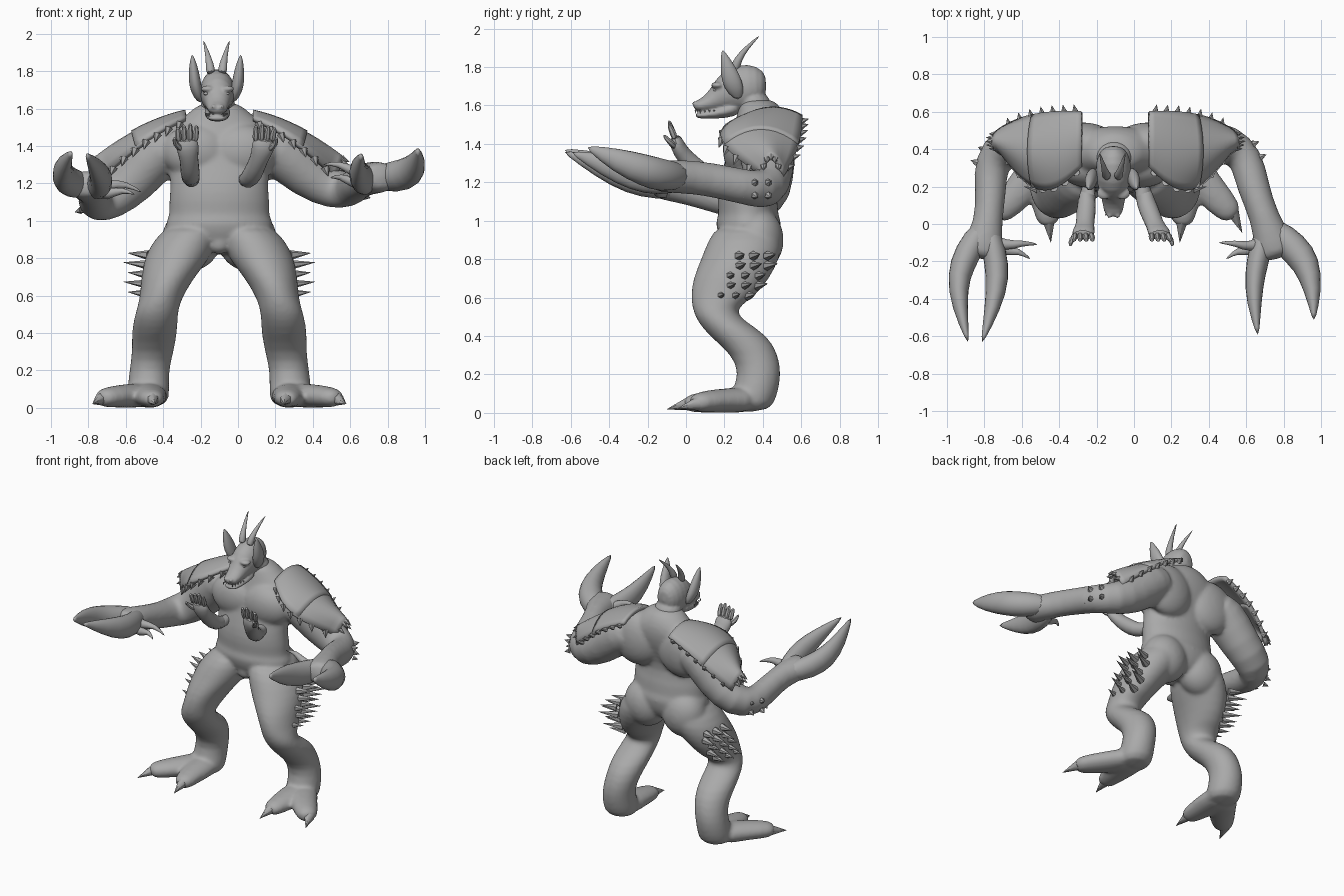
import bpy, bmesh, math
from mathutils import Vector, Matrix

if "Cube" in bpy.data.objects:
    bpy.data.objects.remove(bpy.data.objects["Cube"])

CENTRE = -0.1          # the body stands slightly off the origin
SIDES = (("left", 1), ("right", -1))
Y, Z = Vector((0, 1, 0)), Vector((0, 0, 1))

hide = bpy.data.materials.new("grey hide")
hide.use_nodes = True
GREY = (0.4, 0.4, 0.4, 1)
hide.diffuse_color = GREY
hide.node_tree.nodes["Principled BSDF"].inputs["Base Color"].default_value = GREY


def finish(name, bm, subdivide=0, voxel=0, smooth=0, angle=50):
    """Turn a bmesh into a shaded object with its modifiers."""
    bmesh.ops.recalc_face_normals(bm, faces=bm.faces)
    mesh = bpy.data.meshes.new(name)
    bm.to_mesh(mesh)
    bm.free()
    mesh.materials.append(hide)
    obj = bpy.data.objects.new(name, mesh)
    bpy.context.collection.objects.link(obj)
    bpy.ops.object.select_all(action="DESELECT")
    bpy.context.view_layer.objects.active = obj
    obj.select_set(True)
    bpy.ops.object.shade_smooth_by_angle(angle=math.radians(angle))
    if subdivide:
        obj.modifiers.new("subdivide", "SUBSURF").levels = subdivide
        obj.modifiers["subdivide"].render_levels = subdivide
    if voxel:
        fuse = obj.modifiers.new("fuse", "REMESH")
        fuse.mode, fuse.voxel_size, fuse.use_smooth_shade = "VOXEL", voxel, True
    if smooth:
        relax = obj.modifiers.new("relax", "SMOOTH")
        relax.factor, relax.iterations = 0.5, smooth
    return obj


def loft(bm, stations, ref=Z, level=False, sides=14):
    """Skin elliptical rings; a station is x, y, z, half width, half height."""
    points = [Vector(s[:3]) for s in stations]
    rings = []
    for i, s in enumerate(stations):
        along = points[min(i + 1, len(points) - 1)] - points[max(i - 1, 0)]
        along = Z if level else along.normalized()
        across = along.cross(ref).normalized()
        up = across.cross(along)
        ring = []
        for k in range(sides):
            a = math.tau * k / sides
            p = points[i] + across * s[3] * math.cos(a) + up * s[4] * math.sin(a)
            p.z = max(p.z, 0)
            ring.append(bm.verts.new(p))
        rings.append(ring)
    for low, high in zip(rings, rings[1:]):
        for k in range(sides):
            n = (k + 1) % sides
            bm.faces.new((low[k], low[n], high[n], high[k]))
    bm.faces.new(rings[0])
    bm.faces.new(rings[-1])


def blob(bm, place, size):
    matrix = Matrix.Translation(place) @ Matrix.Diagonal((*size, 1))
    bmesh.ops.create_icosphere(bm, subdivisions=3, radius=1, matrix=matrix)


def spike(bm, place, direction, length, radius):
    direction = Vector(direction).normalized()
    turn = direction.to_track_quat("Z", "Y").to_matrix().to_4x4()
    matrix = Matrix.Translation(Vector(place) + direction * length * 0.4) @ turn
    bmesh.ops.create_cone(bm, cap_ends=True, segments=6, radius1=radius,
                          radius2=0.001, depth=length, matrix=matrix)


def taper(bm, path, start, end, sides=8):
    """Round tube thinning evenly along a path."""
    last = len(path) - 1
    radii = [start + (end - start) * i / last for i in range(last + 1)]
    loft(bm, [(*p, r, r) for p, r in zip(path, radii)], sides=sides)


# Body: torso, muscles, legs and arms fused into one skin
body = bmesh.new()
torso = [(.82, .33, .12, .1), (.9, .33, .27, .155), (.97, .325, .292, .17),
         (1.0, .325, .288, .172), (1.03, .325, .268, .155), (1.1, .32, .275, .162),
         (1.2, .31, .26, .142), (1.3, .34, .28, .14), (1.4, .37, .31, .15),
         (1.5, .39, .27, .14), (1.57, .39, .17, .12), (1.64, .37, .1, .09)]
loft(body, [(CENTRE, y, z, w, d) for z, y, w, d in torso], Y, True, 20)
blob(body, (CENTRE, .24, .88), (.06, .06, .06))
leg = [(.13, .32, .99, .13, .15), (.18, .31, .9, .175, .2), (.225, .283, .8, .18, .208),
       (.275, .235, .7, .145, .205), (.308, .19, .6, .118, .17), (.328, .138, .535, .113, .105),
       (.34, .185, .475, .12, .128), (.347, .275, .4, .125, .158), (.355, .362, .3, .113, .122),
       (.375, .387, .2, .107, .112), (.38, .355, .1, .115, .125), (.38, .33, 0, .115, .115)]
toes = ([(.38, .36, .065, .11, .075), (.375, .22, .065, .1, .068),
         (.365, .08, .055, .08, .056), (.355, -.02, .045, .055, .042)],
        [(.4, .34, .065, .1, .075), (.47, .22, .065, .095, .066),
         (.57, .11, .06, .085, .06), (.645, .03, .05, .058, .048)])
for side, s in SIDES:
    loft(body, [(CENTRE + s * x, y, z, w, d) for x, y, z, w, d in leg], Y, True, 16)
    for toe in toes:
        loft(body, [(CENTRE + s * x, *rest) for x, *rest in toe])
    blob(body, (CENTRE + s * .12, .3, 1.37), (.19, .11, .15))
    blob(body, (CENTRE + s * .18, .44, 1.38), (.19, .105, .19))
    blob(body, (CENTRE + s * .15, .375, .9), (.16, .135, .17))

arms = {"left": [(.1, .41, 1.41, .14, .13), (.22, .42, 1.39, .16, .15),
                 (.37, .43, 1.24, .13, .13), (.52, .43, 1.16, .11, .11),
                 (.605, .35, 1.165, .095, .095), (.635, .2, 1.2, .09, .092),
                 (.70, .03, 1.23, .075, .09), (.75, -.12, 1.23, .115, .09),
                 (.77, -.19, 1.24, .105, .07)],
        "right": [(-.3, .41, 1.41, .14, .13), (-.42, .42, 1.39, .16, .15),
                  (-.55, .43, 1.22, .135, .135), (-.69, .42, 1.11, .125, .12),
                  (-.77, .32, 1.09, .1, .1), (-.765, .18, 1.12, .085, .09),
                  (-.78, 0, 1.17, .075, .085), (-.81, -.12, 1.19, .115, .085),
                  (-.825, -.19, 1.2, .105, .065)]}
for stations in arms.values():
    loft(body, stations)
finish("body", body, subdivide=1, voxel=.012, smooth=8)

# Head: skull, snout, jaw and brows
head = bmesh.new()
skull = [(.035, 1.595, .045, .025), (.09, 1.6, .057, .036), (.16, 1.63, .068, .065),
         (.21, 1.67, .09, .105), (.29, 1.69, .1, .133), (.37, 1.695, .09, .118),
         (.42, 1.69, .045, .065)]
loft(head, [(CENTRE - .01, y, z, w, h) for y, z, w, h in skull])
jaw = [(.045, 1.548, .045, .014), (.1, 1.549, .055, .02), (.2, 1.565, .07, .035),
       (.28, 1.6, .08, .05)]
loft(head, [(CENTRE - .01, *rest) for rest in jaw])
loft(head, [(CENTRE, .4, 1.48, .14, .12), (CENTRE - .005, .37, 1.58, .1, .09),
            (CENTRE - .01, .33, 1.7, .085, .08)], Y, True)
for side, s in SIDES:
    blob(head, (CENTRE - .01 + s * .05, .165, 1.705), (.04, .035, .018))
    blob(head, (CENTRE - .01 + s * .022, .045, 1.61), (.014, .014, .012))
finish("head", head, subdivide=1, voxel=.008, smooth=2)

# Ears, horns, eyes and teeth
for side, s in SIDES:
    mid = CENTRE - .015
    ear = bmesh.new()
    loft(ear, [(mid + s * x, y, z, w, d) for x, y, z, w, d in
               [(.085, .27, 1.63, .015, .02), (.108, .25, 1.69, .035, .058),
                (.118, .23, 1.76, .034, .052), (.124, .21, 1.83, .024, .032),
                (.13, .19, 1.89, .004, .005)]], Y, True, 10)
    finish(side + "_ear", ear, subdivide=1)
    horn = bmesh.new()
    taper(horn, [(mid + s * x, y, z) for x, y, z in
                 [(.03, .25, 1.78), (.036, .27, 1.84), (.05, .315, 1.9),
                  (.07, .385, 1.965)]], .032, .003)
    finish(side + "_horn", horn, subdivide=1)
    eye = bmesh.new()
    blob(eye, (mid + s * .055, .155, 1.68), (.014, .014, .009))
    finish(side + "_eye", eye)
    teeth = bmesh.new()
    for i in range(5):
        spike(teeth, (mid + s * (.036 + .005 * i), .05 + .024 * i, 1.575),
              (0, 0, -1), .018, .005)
    finish(side + "_teeth", teeth)

# Pincers: two heavy curved claws and two thin fingers on each wrist
pincers = {
    "left": ([(.71, 0, 1.22, .05, .07), (.675, -.14, 1.215, .067, .092),
              (.645, -.27, 1.24, .058, .09), (.64, -.42, 1.29, .044, .064),
              (.663, -.6, 1.358, .006, .008)],
             [(.73, 0, 1.23, .06, .07), (.85, -.125, 1.235, .095, .092),
              (.925, -.21, 1.26, .08, .09), (.96, -.36, 1.315, .05, .068),
              (.962, -.52, 1.385, .006, .01)]),
    "right": ([(-.78, 0, 1.18, .05, .07), (-.745, -.15, 1.19, .07, .085),
               (-.725, -.29, 1.22, .067, .088), (-.755, -.45, 1.28, .046, .06),
               (-.815, -.64, 1.362, .006, .008)],
              [(-.8, 0, 1.18, .06, .07), (-.89, -.15, 1.2, .08, .085),
               (-.942, -.28, 1.235, .065, .088), (-.935, -.44, 1.3, .046, .063),
               (-.885, -.64, 1.372, .006, .008)])}
fingers = {"left": [[(.72, -.08, 1.22), (.62, -.13, 1.26), (.54, -.1, 1.31), (.45, -.1, 1.3)],
                    [(.72, -.1, 1.2), (.61, -.15, 1.2), (.55, -.14, 1.24), (.49, -.19, 1.23)]],
           "right": [[(-.78, -.08, 1.18), (-.68, -.12, 1.19), (-.6, -.1, 1.2), (-.51, -.11, 1.15)],
                     [(-.78, -.1, 1.16), (-.68, -.15, 1.14), (-.62, -.14, 1.17), (-.55, -.19, 1.14)]]}
for side, s in SIDES:
    for label, claw in zip(("inner", "outer"), pincers[side]):
        bm = bmesh.new()
        loft(bm, claw, sides=10)
        finish(f"{side}_{label}_pincer", bm, subdivide=1)
    bm = bmesh.new()
    for path in fingers[side]:
        taper(bm, path, .045, .004)
    finish(side + "_pincer_fingers", bm, subdivide=1)

# Small chest arms with open hands
for side, s in SIDES:
    lean = .08 if s > 0 else .015
    bm = bmesh.new()
    place = lambda x, y, z: (CENTRE + s * (.15 + x), y, z)
    loft(bm, [(*place(-.02, .27, 1.23), .05, .05), (*place(0, .15, 1.21), .056, .056),
              (*place(lean * .4, .07, 1.255), .058, .058),
              (*place(lean * .8, -.01, 1.335), .048, .045),
              (*place(lean + .005, -.045, 1.39), .068, .042),
              (*place(lean + .01, -.06, 1.445), .058, .03)], Y, sides=10)
    for i in range(4):
        x = lean - .035 + .029 * i
        taper(bm, [place(x, -.055, 1.42), place(x * 1.1 - .005, -.075, 1.475),
                   place(x * 1.15 - .005, -.09, 1.525 - .012 * abs(i - 1))],
              .024, .012, sides=6)
    taper(bm, [place(lean + .03, -.05, 1.38), place(lean + .075, -.085, 1.41),
               place(lean + .075, -.12, 1.45)], .024, .011, sides=6)
    finish(side + "_small_arm", bm, subdivide=1)


# Shoulder armour: two overlapping curved plates with spiked rims
def pad_point(s, u, v, lift=0):
    front = .31 - .14 * math.sin(math.pi * min(u, 1)) + .07 * u * u
    back = .6 - .09 * u ** 3
    y = (front + back) / 2 + v * (back - front) / 2
    z = 1.572 - .1 * u - .125 * u * u - .1 * v * v * (.4 + .6 * u) + lift
    reach = u - .08 * u * v * v
    return Vector((CENTRE + s * (.18 + .46 * reach), y, z))


for side, s in SIDES:
    for label, start, end, lift in (("upper", 0, .62, .01), ("lower", .5, 1.04, 0)):
        bm = bmesh.new()
        steps = 10
        grid = [[bm.verts.new(pad_point(s, start + (end - start) * i / steps,
                                        j / steps * 2 - 1, lift))
                 for j in range(steps + 1)] for i in range(steps + 1)]
        for i in range(steps):
            for j in range(steps):
                bm.faces.new((grid[i][j], grid[i + 1][j],
                              grid[i + 1][j + 1], grid[i][j + 1]))
        plate = finish(f"{side}_{label}_shoulder_plate", bm)
        shell = plate.modifiers.new("thickness", "SOLIDIFY")
        shell.thickness, shell.offset = .025, 0
    bm = bmesh.new()
    for i in range(7):
        u = .08 + .14 * i
        spike(bm, pad_point(s, u, 1), (s * .2, 1, .3), .045, .02)
        spike(bm, pad_point(s, u, -1), (s * .3, -.4, -1), .05, .025)
    for v in (-.7, -.35, 0, .35, .7):
        spike(bm, pad_point(s, 1.04, v), (s, 0, -.5), .045, .018)
    finish(side + "_shoulder_spikes", bm, angle=30)

# Thigh, elbow and toe spikes
for side, s in SIDES:
    bm = bmesh.new()
    for row in range(5):
        z = .61 + .052 * row
        for column in range(3):
            offset = -.03 + .075 * column + .025 * (row % 2)
            y = .2 + (z - .6) * .5 + offset
            x = .395 - 1.6 * offset * offset
            spike(bm, (CENTRE + s * x, y, z), (s, .3 + offset, .1),
                  .11 + .025 * (row % 2), .026)
    finish(side + "_thigh_spikes", bm, angle=30)
    bm = bmesh.new()
    elbow = Vector(arms[side][4][:3])
    for y in (-.06, .01, .08):
        for z in (-.035, .035):
            spike(bm, elbow + Vector((s * (.08 - .55 * abs(y)), y, z)),
                  (s, .4, z * 8), .035, .02)
    finish(side + "_elbow_spikes", bm, angle=30)
    bm = bmesh.new()
    for x, y, lean in ((.355, .005, -.1), (.635, .05, .45)):
        spike(bm, (CENTRE + s * x, y, .045), (s * lean, -1, -.25), .12, .036)
    finish(side + "_toe_claws", bm, angle=60)
